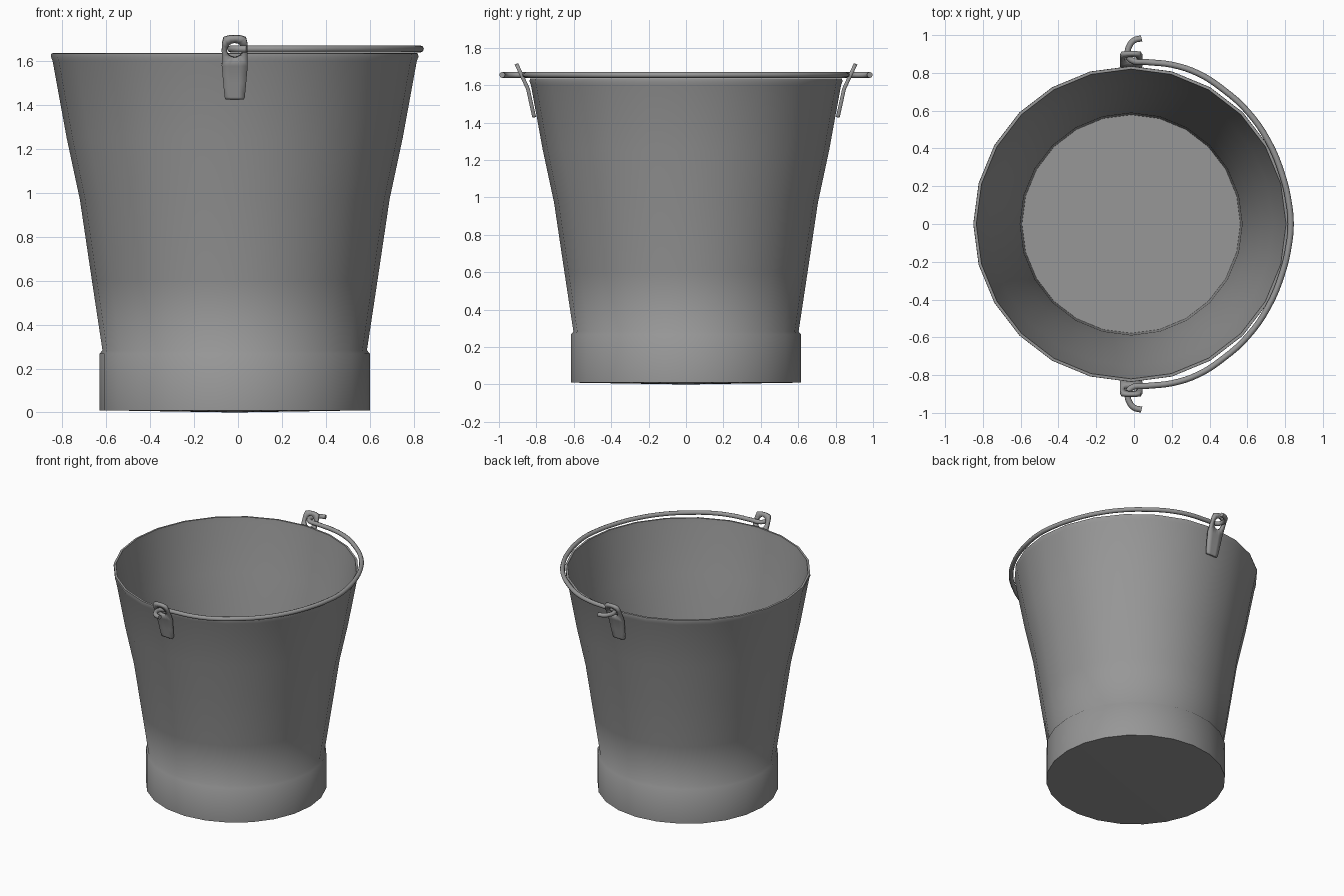
import bpy, bmesh, math

if "Cube" in bpy.data.objects:
    bpy.data.objects.remove(bpy.data.objects["Cube"])

CX = -0.015   # bucket axis
SIDES = 24

# dark grey metal
metal = bpy.data.materials.new("dark_metal")
metal.diffuse_color = (0.31, 0.31, 0.31, 1)
metal.use_nodes = True
metal.node_tree.nodes["Principled BSDF"].inputs["Base Color"].default_value = metal.diffuse_color


def smooth(ob, angle):
    bpy.ops.object.select_all(action='DESELECT')
    bpy.context.view_layer.objects.active = ob
    ob.select_set(True)
    bpy.ops.object.shade_smooth_by_angle(angle=math.radians(angle))


def finish(bm, name, angle):
    bmesh.ops.recalc_face_normals(bm, faces=bm.faces)
    me = bpy.data.meshes.new(name)
    bm.to_mesh(me)
    bm.free()
    me.materials.append(metal)
    ob = bpy.data.objects.new(name, me)
    bpy.context.collection.objects.link(ob)
    smooth(ob, angle)
    return ob


def lathe(name, profile, angle):
    bm = bmesh.new()
    rings = []
    for r, z in profile:
        if r == 0:
            rings.append([bm.verts.new((CX, 0, z))] * SIDES)
        else:
            rings.append([bm.verts.new((CX + r * math.cos(2 * math.pi * i / SIDES),
                                        r * math.sin(2 * math.pi * i / SIDES), z))
                          for i in range(SIDES)])
    for a, b in zip(rings, rings[1:]):
        for i in range(SIDES):
            j = (i + 1) % SIDES
            bm.faces.new(list(dict.fromkeys((a[i], a[j], b[j], b[i]))))
    return finish(bm, name, angle)


# bucket: underside, foot band, flared wall, rim, inner wall, floor
foot = [(0, 0.0), (0.615, 0.01), (0.615, 0.268)]
outer = [(0.602, 0.283), (0.65, 0.60), (0.705, 0.97), (0.765, 1.25), (0.829, 1.60)]
rim = [(0.836, 1.618), (0.835, 1.635), (0.820, 1.636)]
inner = [(r - 0.014, z) for r, z in reversed(outer)]
lathe("bucket_body", foot + outer + rim + inner + [(0.578, 0.03), (0, 0.03)], 65)


# bent lug plate with a round hole for the handle
def lug(name, side):
    def depth(z):
        if z < 1.58:
            return 0.812 + (z - 1.43) * 0.033 / 0.15
        return 0.845 + (z - 1.58) * 0.06 / 0.13

    bm = bmesh.new()

    def vert(x, z):
        return bm.verts.new((CX + x, side * depth(z), z))

    n, zc = 16, 1.65
    hole, edge = [], []
    for i in range(n):
        t = 2 * math.pi * i / n + math.pi / 4
        c, s = math.cos(t), math.sin(t)
        hole.append(vert(0.036 * c, zc + 0.036 * s))
        if s < -0.7:      # straight lower edge of the eye
            edge.append(vert(0.059 * c / abs(s), 1.58))
        else:             # rounded upper part
            k = (abs(c) ** 5 + abs(s) ** 5) ** -0.2
            edge.append(vert(0.059 * c * k, zc + (0.064 if s > 0 else 0.07) * s * k))
    for i in range(n):
        j = (i + 1) % n
        bm.faces.new((edge[i], edge[j], hole[j], hole[i]))
    # tongue running down the bucket wall
    top = sorted((v for v in edge if abs(v.co.z - 1.58) < 1e-4), key=lambda v: v.co.x)
    for z, w in ((1.50, 0.052), (1.437, 0.046), (1.428, 0.042)):
        half_w = abs(top[0].co.x - CX)
        row = [vert((v.co.x - CX) * w / half_w, z) for v in top]
        for i in range(len(top) - 1):
            bm.faces.new((top[i], top[i + 1], row[i + 1], row[i]))
        top = row
    ob = finish(bm, name, 30)
    m = ob.modifiers.new("thickness", 'SOLIDIFY')
    m.thickness = 0.02
    m.offset = 0


lug("front_lug", -1)
lug("back_lug", 1)

# wire handle lying on the rim, hooked through both lugs
half = [(0.04, 0.983), (0.0, 0.972), (-0.025, 0.942), (-0.033, 0.90), (-0.015, 0.868),
        (0.06, 0.858), (0.2, 0.843), (0.34, 0.797), (0.475, 0.71), (0.6, 0.597),
        (0.71, 0.44), (0.785, 0.26), (0.82, 0.11)]
path = half + [(0.83, 0.0)] + [(x, -y) for x, y in reversed(half)]
cu = bpy.data.curves.new("wire_handle", 'CURVE')
cu.dimensions = '3D'
cu.bevel_depth = 0.016
cu.bevel_resolution = 2
cu.resolution_u = 4
cu.use_fill_caps = True
cu.materials.append(metal)
sp = cu.splines.new('BEZIER')
sp.bezier_points.add(len(path) - 1)
for p, (x, y) in zip(sp.bezier_points, path):
    p.co = (x, y, 1.655)
    p.handle_left_type = p.handle_right_type = 'AUTO'
handle = bpy.data.objects.new("wire_handle", cu)
bpy.context.collection.objects.link(handle)
bpy.ops.object.select_all(action='DESELECT')
bpy.context.view_layer.objects.active = handle
handle.select_set(True)
bpy.ops.object.convert(target='MESH')
smooth(bpy.context.view_layer.objects.active, 50)
